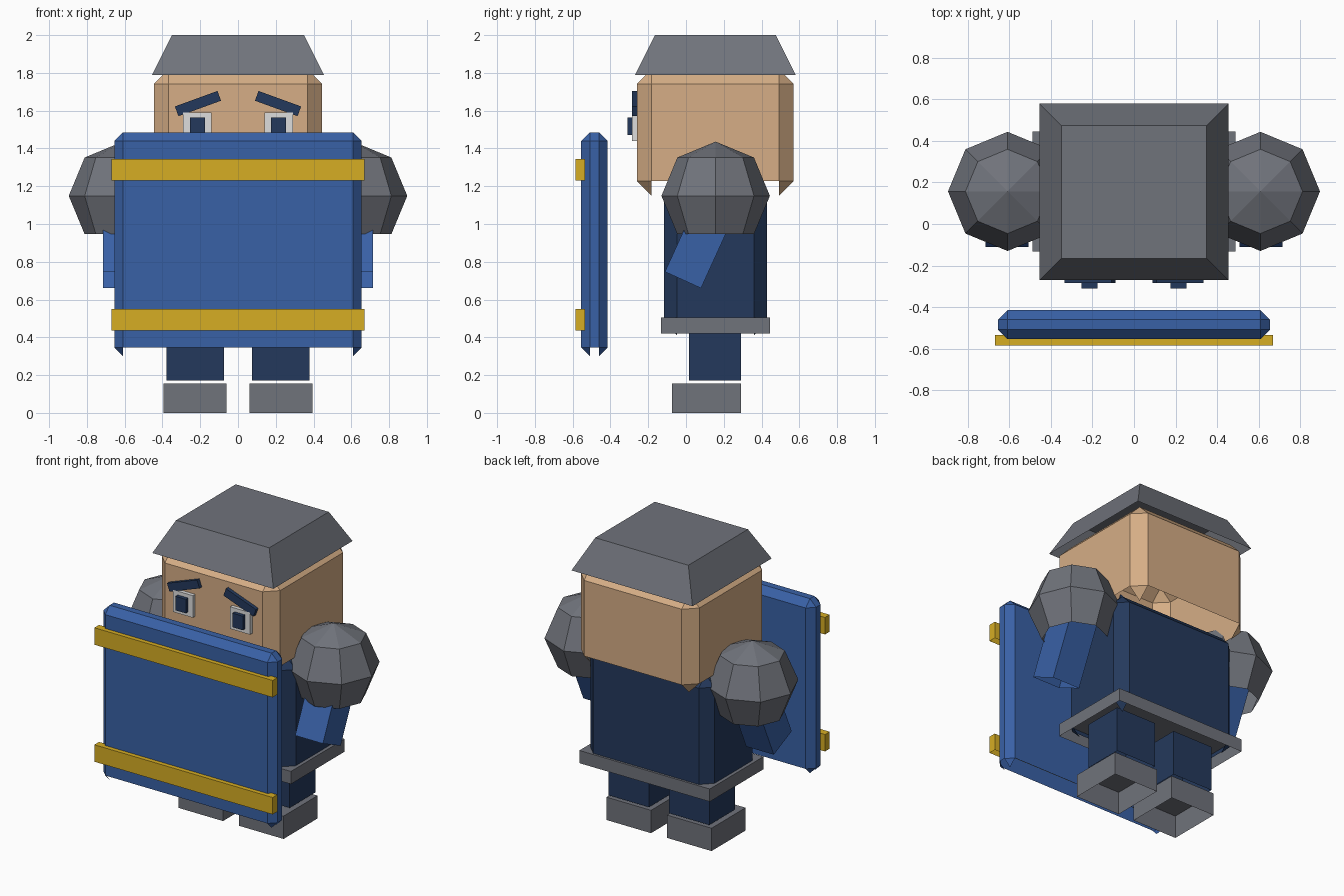
import bpy, bmesh
from math import radians
from mathutils import Matrix, Vector

if "Cube" in bpy.data.objects:
    bpy.data.objects.remove(bpy.data.objects["Cube"], do_unlink=True)


def make_material(name, rgb):
    linear = [((c / 255 + 0.055) / 1.055) ** 2.4 for c in rgb]
    mat = bpy.data.materials.new(name)
    mat.use_nodes = True
    mat.diffuse_color = (*linear, 1)
    mat.node_tree.nodes["Principled BSDF"].inputs["Base Color"].default_value = (*linear, 1)
    return mat


steel = make_material("steel grey", (112, 115, 123))
skin = make_material("skin tan", (214, 174, 134))
blue = make_material("shield blue", (57, 97, 166))
navy = make_material("navy cloth", (36, 57, 92))
gold = make_material("gold", (214, 173, 36))
white = make_material("eye white", (222, 222, 222))


def finish(name, bm, mat):
    """Leave the undersides open and store the mesh."""
    bm.normal_update()
    under = [f for f in bm.faces if f.normal.z < -0.7]
    bmesh.ops.delete(bm, geom=under, context='FACES')
    mesh = bpy.data.meshes.new(name)
    bm.to_mesh(mesh)
    bm.free()
    mesh.materials.append(mat)
    obj = bpy.data.objects.new(name, mesh)
    bpy.context.collection.objects.link(obj)
    return obj


def box(name, mat, x, y, z, bevel=0, tilt=0, axis='X', taper=0):
    """Box from (min, max) ranges, optionally chamfered, tapered or tilted."""
    low, high = Vector((x[0], y[0], z[0])), Vector((x[1], y[1], z[1]))
    size = high - low
    bm = bmesh.new()
    bmesh.ops.create_cube(bm, size=1, matrix=Matrix.Diagonal((*size, 1)))
    for v in bm.verts:
        if v.co.z > 0:
            v.co.x -= taper if v.co.x > 0 else -taper
            v.co.y -= taper if v.co.y > 0 else -taper
    if bevel:
        bmesh.ops.bevel(bm, geom=bm.edges[:], offset=bevel, segments=1,
                        profile=0.5, affect='EDGES')
    move = Matrix.Translation((low + high) / 2) @ Matrix.Rotation(radians(tilt), 4, axis)
    bm.transform(move)
    return finish(name, bm, mat)


def span(half):
    return (-half, half)


# Head, cap, torso and belt
box("head", skin, span(0.445), (-0.26, 0.57), (1.15, 1.82), bevel=0.078)
box("cap", steel, span(0.455), (-0.27, 0.58), (1.79, 2.0), taper=0.105)
box("torso", navy, span(0.467), (-0.117, 0.43), (0.41, 1.23), bevel=0.07)
box("belt", steel, span(0.49), (-0.132, 0.445), (0.42, 0.506))

# Shield with two gold bands
box("shield", blue, span(0.655), (-0.555, -0.415), (0.3, 1.485), bevel=0.046)
for name, bottom in (("lower_band", 0.435), ("upper_band", 1.23)):
    box(name, gold, span(0.67), (-0.585, -0.535), (bottom, bottom + 0.115))

# Paired parts
for side, s in (("left", 1), ("right", -1)):
    def pair(a, b):
        return tuple(sorted((s * a, s * b)))

    box(side + "_foot", steel, pair(0.06, 0.395), (-0.075, 0.29), (0, 0.155))
    box(side + "_leg", navy, pair(0.075, 0.378), (0.015, 0.29), (0.172, 0.48))
    box(side + "_arm", blue, pair(0.508, 0.716), (-0.035, 0.175), (0.685, 1.1),
        tilt=-24.5)

    # Face
    box(side + "_eye", white, pair(0.14, 0.29), (-0.285, -0.25), (1.44, 1.59))
    box(side + "_pupil", navy, pair(0.175, 0.253), (-0.31, -0.28), (1.47, 1.565))
    box(side + "_eyebrow", navy, pair(0.092, 0.332), (-0.285, -0.255),
        (1.61, 1.665), tilt=s * 20, axis='Y')

    # Faceted shoulder guard
    bm = bmesh.new()
    bmesh.ops.create_uvsphere(bm, u_segments=8, v_segments=4, radius=0.287,
                              matrix=Matrix.Translation((s * 0.609, 0.157, 1.149)))
    finish(side + "_shoulder_guard", bm, steel)
